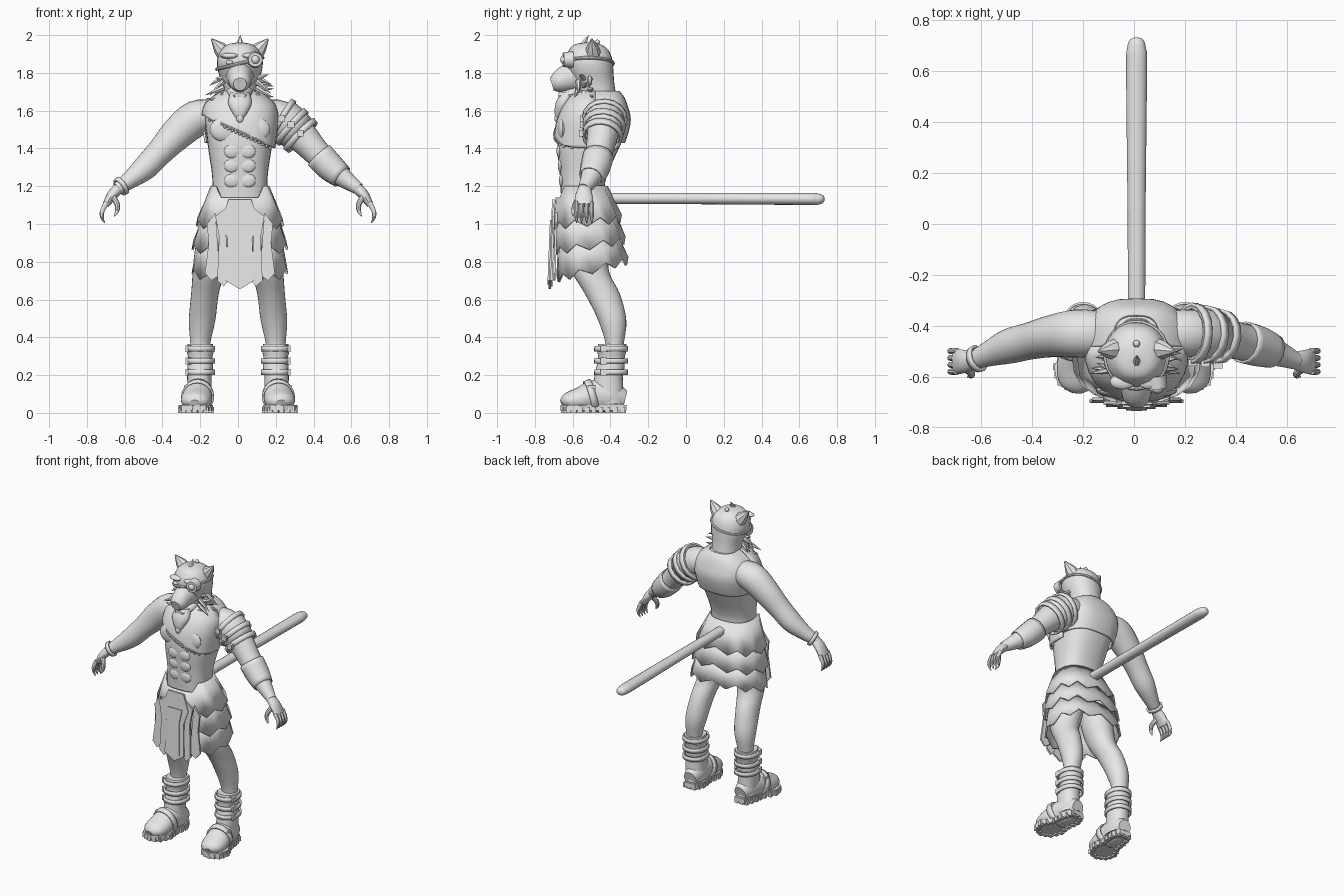
import bpy, bmesh, math, random
from mathutils import Vector, Matrix
from mathutils.bvhtree import BVHTree

random.seed(4)
if "Cube" in bpy.data.objects:
    bpy.data.objects.remove(bpy.data.objects["Cube"])

grey = bpy.data.materials.new("plain grey")
grey.use_nodes = True
grey.diffuse_color = (0.8, 0.8, 0.8, 1)
grey.node_tree.nodes["Principled BSDF"].inputs["Base Color"].default_value = grey.diffuse_color
X, Y, Z = Vector((1, 0, 0)), Vector((0, 1, 0)), Vector((0, 0, 1))
SIDES = (("left", 1), ("right", -1))
parts = []


def finish(name, bm, thickness=0):
    bmesh.ops.recalc_face_normals(bm, faces=bm.faces)
    mesh = bpy.data.meshes.new(name)
    bm.to_mesh(mesh)
    bm.free()
    mesh.materials.append(grey)
    obj = bpy.data.objects.new(name, mesh)
    bpy.context.collection.objects.link(obj)
    if thickness:
        solid = obj.modifiers.new("thickness", "SOLIDIFY")
        solid.thickness, solid.offset = thickness, 0
    parts.append(obj)
    return obj


def ellipse(center, u, v, count=24, power=1.0):
    ring = []
    for i in range(count):
        c, s = math.cos(math.tau * i / count), math.sin(math.tau * i / count)
        ring.append(center + u * math.copysign(abs(c) ** power, c) + v * math.copysign(abs(s) ** power, s))
    return ring


def loft(name, rings, capped=True, thickness=0, cuts=()):
    bm = bmesh.new()
    loops = [[bm.verts.new(p) for p in ring] for ring in rings]
    for low, high in zip(loops, loops[1:]):
        for i in range(len(low)):
            bm.faces.new((low[i - 1], low[i], high[i], high[i - 1]))
    if capped:
        bm.faces.new(loops[0])
        bm.faces.new(loops[-1])
    for point, normal in cuts:
        bmesh.ops.bisect_plane(bm, geom=bm.verts[:] + bm.edges[:] + bm.faces[:],
                               plane_co=point, plane_no=normal, clear_outer=True)
    return finish(name, bm, thickness)


def spline(rows, steps=4):
    padded, out = [rows[0], *rows, rows[-1]], []
    for a, b, c, d in zip(padded, padded[1:], padded[2:], padded[3:]):
        for k in range(steps):
            t = k / steps
            out.append([q + t / 2 * (r - p + t * (2 * p - 5 * q + 4 * r - s + t * (3 * (q - r) + s - p)))
                        for p, q, r, s in zip(a, b, c, d)])
    return out + [list(rows[-1])]


def flip(rows, side):
    return [(row[0] * side, *row[1:]) for row in rows]


def tower(name, rows, power=1.0, grow=0, **options):
    """Stack of level rings; rows are x, z, half width, front y, back y."""
    rings = [ellipse(Vector((x, (front + back) / 2, z)), X * (half + grow), Y * ((back - front) / 2 + grow), 28, power)
             for x, z, half, front, back in rows]
    return loft(name, rings, **options)


def limb(name, rows, across=Y, grow=0, count=16, power=1.0, **options):
    """Tube along a path; rows are x, y, z, radius across, other radius."""
    points = [Vector(row[:3]) for row in rows]
    rings = []
    for i, row in enumerate(rows):
        along = (points[min(i + 1, len(rows) - 1)] - points[max(i - 1, 0)]).normalized()
        u = (across - along * across.dot(along)).normalized()
        rings.append(ellipse(points[i], u * (row[3] + grow), along.cross(u) * (row[4] + grow), count, power))
    return loft(name, rings, **options)


def cord(name, points, radius, across=Y, count=8):
    return limb(name, [(*p, radius, radius) for p in points], across, count=count)


def spike(name, base, tip, radius, across=Y, count=6):
    base, tip = Vector(base), Vector(tip)
    rows = [(*base.lerp(tip, t), radius * w, radius * w) for t, w in ((0, 1), (0.5, 0.7), (1, 0.05))]
    return limb(name, rows, across, count=count)


def ball(name, center, size):
    bm = bmesh.new()
    bmesh.ops.create_uvsphere(bm, u_segments=16, v_segments=10, radius=1,
                              matrix=Matrix.LocRotScale(Vector(center), None, Vector(size)))
    return finish(name, bm)


def box(name, center, size):
    bm = bmesh.new()
    bmesh.ops.create_cube(bm, size=1, matrix=Matrix.LocRotScale(Vector(center), None, Vector(size)))
    return finish(name, bm)


def plate(name, outline, depth):
    """Flat outline pushed along a depth vector."""
    outline = [Vector(p) for p in outline]
    return loft(name, [outline, [p + depth for p in outline]])


# Torso with shallow chest and stomach muscles
torso_rows = spline([(0.01, 1.10, 0.15, -0.66, -0.42), (0.01, 1.20, 0.145, -0.665, -0.43),
                     (0.01, 1.28, 0.15, -0.67, -0.41), (0.01, 1.38, 0.165, -0.68, -0.365),
                     (0.01, 1.46, 0.175, -0.68, -0.33), (0.01, 1.55, 0.185, -0.665, -0.31),
                     (0.01, 1.62, 0.175, -0.635, -0.325), (0.01, 1.67, 0.13, -0.60, -0.345),
                     (0.01, 1.70, 0.08, -0.56, -0.37)])
torso = tower("torso", torso_rows, 0.8)
skin = BVHTree.FromPolygons([v.co for v in torso.data.vertices], [f.vertices[:] for f in torso.data.polygons])


def on_front(x, z):
    return skin.ray_cast(Vector((x, -2, z)), Y)[0]


for label, side in SIDES:
    ball(label + "_chest_muscle", on_front(0.01 + side * 0.08, 1.50) + Y * 0.01, (0.08, 0.025, 0.065))
    for z in (1.23, 1.31, 1.385):
        ball(label + "_stomach_muscle", on_front(0.01 + side * 0.042, z) + Y * 0.008, (0.042, 0.016, 0.038))

# Slanted chest garment and square back panel
slope = Vector((-0.46, 0, -1))
tower("chest_garment", torso_rows, 0.8, 0.014, capped=False, thickness=0.012,
      cuts=((Y * -0.48, Y), (Z * 1.49, slope)))
tower("back_panel", torso_rows, 0.72, 0.012, capped=False, thickness=0.012,
      cuts=((Y * -0.48, -Y), (Z * 1.43, -Z)))
hem = [on_front(x / 100, 1.49 - 0.0046 * x) - Y * 0.018 for x in range(-15, 19, 2)]
cord("chest_hem", hem, 0.007, Z)
for point in hem:
    ball("hem_stud", point - Z * 0.008, (0.008, 0.008, 0.008))
ball("chest_clasp", on_front(0.01, 1.56) - Y * 0.02, (0.02, 0.015, 0.025))

# Head, muzzle, jaw and beard
tower("head", spline([(0.01, 1.58, 0.10, -0.58, -0.36), (0.01, 1.68, 0.095, -0.58, -0.37),
                      (0.01, 1.75, 0.10, -0.60, -0.38), (0.01, 1.82, 0.118, -0.63, -0.385),
                      (0.01, 1.87, 0.12, -0.64, -0.39), (0.01, 1.92, 0.10, -0.62, -0.41),
                      (0.01, 1.95, 0.065, -0.59, -0.45), (0.01, 1.962, 0.01, -0.53, -0.50)]), 0.92)
limb("muzzle", spline([(0.01, -0.54, 1.79, 0.085, 0.09), (0.01, -0.62, 1.775, 0.066, 0.075),
                       (0.01, -0.68, 1.75, 0.056, 0.055), (0.01, -0.71, 1.74, 0.035, 0.035)]), X)
ball("nose", (0.01, -0.70, 1.765), (0.03, 0.018, 0.02))
limb("jaw", spline([(0.01, -0.54, 1.70, 0.075, 0.05), (0.01, -0.62, 1.685, 0.055, 0.03),
                    (0.01, -0.675, 1.68, 0.03, 0.015)]), X)
tower("beard", spline([(0.01, 1.70, 0.05, -0.66, -0.58), (0.01, 1.64, 0.062, -0.69, -0.61),
                       (0.01, 1.58, 0.035, -0.695, -0.64), (0.01, 1.53, 0.004, -0.675, -0.665)]))
for label, side in SIDES:
    limb(label + "_ear", [(0.01 + side * 0.07, -0.49, 1.89, 0.045, 0.05),
                          (0.01 + side * 0.11, -0.495, 1.935, 0.035, 0.035),
                          (0.01 + side * 0.15, -0.50, 1.98, 0.004, 0.004)], Y, count=8)
    ball(label + "_brow", (0.01 + side * 0.055, -0.62, 1.89), (0.05, 0.03, 0.016))
    ball(label + "_eye", (0.01 + side * 0.055, -0.628, 1.855), (0.02, 0.016, 0.012))
    for k in range(12):
        base = Vector((0.01 + side * 0.085, -0.57 + 0.03 * (k % 3), 1.65 + 0.012 * k))
        tip = base + Vector((side * random.uniform(0.04, 0.1), random.uniform(-0.03, 0.03), random.uniform(-0.09, 0.03)))
        spike(label + "_cheek_tuft", base, tip, 0.016)
spike("crest_horn", (0.01, -0.55, 1.94), (0.012, -0.515, 2.0), 0.018, X)
ball("crest_bead", (0.01, -0.47, 1.962), (0.014, 0.014, 0.014))

# Eye patch and its strap
patch_ring = ellipse(Vector((0.01, -0.515, 1.85)), Vector((0.122, 0, 0.03)), Y * 0.13, 32)
cord("patch_strap", patch_ring + patch_ring[:1], 0.009, Z)
limb("eye_patch", [(0.085, -0.60, 1.87, 0.045, 0.045), (0.092, -0.65, 1.87, 0.038, 0.038)], X, count=12)
ball("patch_dome", (0.092, -0.648, 1.87), (0.022, 0.018, 0.022))

# Arms, hands and claws
arm_rows = spline([(0.12, -0.43, 1.58, 0.085, 0.075), (0.22, -0.43, 1.56, 0.095, 0.095),
                   (0.32, -0.44, 1.48, 0.083, 0.088), (0.41, -0.46, 1.385, 0.073, 0.072),
                   (0.49, -0.48, 1.30, 0.069, 0.066), (0.57, -0.51, 1.235, 0.05, 0.048),
                   (0.64, -0.54, 1.185, 0.033, 0.032)])
for label, side in SIDES:
    limb(label + "_arm", flip(arm_rows, side), count=24)
    limb(label + "_palm", flip(spline([(0.62, -0.535, 1.20, 0.03, 0.03), (0.665, -0.54, 1.155, 0.045, 0.028),
                                       (0.70, -0.54, 1.10, 0.05, 0.018)]), side))
    for k in range(4):
        y = -0.58 + 0.027 * k
        finger = [(0.695, y, 1.115, 0.013, 0.015), (0.718, y, 1.07, 0.012, 0.013),
                  (0.72, y, 1.035, 0.01, 0.01), (0.705, y, 1.005, 0.002, 0.002)]
        limb(label + "_finger", flip(spline(finger), side), count=10)
    thumb = [(0.665, -0.56, 1.15, 0.018, 0.018), (0.64, -0.585, 1.105, 0.015, 0.015),
             (0.64, -0.595, 1.07, 0.012, 0.012), (0.655, -0.60, 1.04, 0.002, 0.002)]
    limb(label + "_thumb", flip(spline(thumb), side), count=10)

# Shoulder guard and bracer on the left, bangle on the right
limb("shoulder_guard", arm_rows[4:9], grow=0.01, count=12, capped=False, thickness=0.012)
for start in (4, 6, 8):
    limb("shoulder_band", arm_rows[start:start + 2], grow=0.02, count=16, capped=False, thickness=0.014)
    x, y, z = arm_rows[start][:3]
    box("shoulder_buckle", (x + 0.01, y - 0.115, z), (0.035, 0.025, 0.035))
limb("left_bracer", arm_rows[13:20], grow=0.007, count=14, capped=False, thickness=0.008)
limb("right_bangle", flip(arm_rows[22:24], -1), grow=0.009, capped=False, thickness=0.012)


# Three flared skirt layers with pointed hems
def skirt_layer(name, top, bottom, zigzag, tilt, notch=0):
    rings = [ellipse(Vector((0.01, (front + back) / 2, z)), X * half, Y * ((back - front) / 2), 20, 0.8)
             for z, half, front, back in (top, bottom)]
    for i, (high, low) in enumerate(zip(*rings)):
        high.z -= notch if high.y < -0.66 else 0
        low.z += (zigzag if i % 2 else -zigzag) + tilt * (low.y + 0.5)
    loft(name, rings, False, 0.012)


skirt_layer("upper_skirt", (1.20, 0.15, -0.685, -0.42), (1.01, 0.228, -0.70, -0.345), 0.02, 0.1, 0.06)
skirt_layer("middle_skirt", (1.06, 0.19, -0.685, -0.38), (0.885, 0.25, -0.695, -0.325), 0.02, 0.15)
skirt_layer("lower_skirt", (0.93, 0.215, -0.67, -0.36), (0.755, 0.25, -0.68, -0.31), 0.02, 0.25)

# Hanging front panels
half = [(0.06, 1.13), (0.10, 1.02), (0.065, 0.92), (0.075, 0.70)]
outline = [(x, z) for x, z in half] + [(0, 0.655)] + [(-x, z) for x, z in reversed(half)]
plate("centre_panel", [(0.01 + x, -0.728 + 0.04 * (z - 0.65), z) for x, z in outline], Y * 0.012)
inset = [(x * 0.55, z) for x, z in half[1:]] + [(0, 0.68)] + [(-x * 0.55, z) for x, z in reversed(half[1:])]
plate("centre_panel_trim", [(0.01 + x, -0.735 + 0.04 * (z - 0.65), z) for x, z in inset], Y * 0.008)
tabs = {"inner_tab": (-0.715, [(0.08, 1.08), (0.13, 1.04), (0.11, 0.93), (0.12, 0.70), (0.085, 0.67), (0.06, 0.70)]),
        "outer_tab": (-0.70, [(0.13, 1.06), (0.175, 1.0), (0.165, 0.90), (0.185, 0.74), (0.15, 0.70), (0.105, 0.73)])}
for label, side in SIDES:
    for name, (y, outline) in tabs.items():
        plate(label + "_" + name, [(0.01 + side * x, y + 0.03 * (z - 0.8), z) for x, z in outline], Y * 0.012)

# Straight tail
limb("tail", spline([(0.01, -0.47, 1.135, 0.034, 0.03), (0.01, 0.0, 1.135, 0.035, 0.03),
                     (0.01, 0.60, 1.133, 0.041, 0.032), (0.01, 0.69, 1.132, 0.037, 0.031),
                     (0.01, 0.722, 1.132, 0.027, 0.022), (0.01, 0.732, 1.132, 0.01, 0.01)]), X)

# Legs and buckled boots
leg = [(0.10, 1.02, 0.10, -0.63, -0.40), (0.13, 0.85, 0.10, -0.62, -0.41), (0.155, 0.74, 0.085, -0.60, -0.405),
       (0.175, 0.63, 0.073, -0.535, -0.35), (0.19, 0.49, 0.07, -0.465, -0.316), (0.20, 0.36, 0.052, -0.425, -0.33),
       (0.20, 0.25, 0.05, -0.43, -0.34)]
shaft = [(0.20, 0.365, 0.066, -0.465, -0.315), (0.20, 0.33, 0.072, -0.47, -0.315), (0.20, 0.29, 0.064, -0.465, -0.325),
         (0.20, 0.24, 0.068, -0.475, -0.325), (0.205, 0.19, 0.064, -0.485, -0.335), (0.20, 0.05, 0.066, -0.50, -0.325)]
foot = [(0.195, -0.325, 0.07, 0.045, 0.05), (0.20, -0.39, 0.085, 0.066, 0.08), (0.21, -0.48, 0.09, 0.072, 0.085),
        (0.22, -0.56, 0.072, 0.083, 0.065), (0.225, -0.63, 0.06, 0.068, 0.045), (0.228, -0.657, 0.05, 0.03, 0.02)]
sole = [(0.155, -0.32), (0.235, -0.315), (0.262, -0.40), (0.27, -0.48), (0.315, -0.56), (0.30, -0.63),
        (0.24, -0.665), (0.17, -0.645), (0.132, -0.57), (0.145, -0.48), (0.132, -0.39)]
for label, side in SIDES:
    tower(label + "_leg", spline(flip(leg, side)))
    tower(label + "_boot_shaft", spline(flip(shaft, side)), 0.9)
    limb(label + "_boot_foot", spline(flip(foot, side)), X, count=20)
    plate(label + "_sole", [(side * x, y, 0.012) for x, y in sole], Z * 0.03)
    for (x, y), (x2, y2) in zip(sole, sole[1:] + sole[:1]):
        for t in (0.1, 0.6):
            spot = Vector((side * (x + (x2 - x) * t), y + (y2 - y) * t, 0.016))
            box(label + "_sole_tread", spot.lerp(Vector((side * 0.21, -0.49, 0.016)), 0.08), (0.026, 0.026, 0.032))
    for z in (0.34, 0.275, 0.215):
        strap = [(side * 0.20, z - 0.014, 0.074, -0.482, -0.312), (side * 0.20, z + 0.014, 0.074, -0.48, -0.312)]
        tower(label + "_boot_strap", strap, 0.9, capped=False, thickness=0.01)
        box(label + "_boot_buckle", (side * 0.262, -0.435, z), (0.03, 0.035, 0.036))
    limb(label + "_instep_strap", [(side * 0.21, -0.485, 0.095, 0.078, 0.085), (side * 0.214, -0.52, 0.085, 0.083, 0.08)],
         X, count=20, capped=False, thickness=0.01)
    box(label + "_instep_buckle", (side * 0.27, -0.50, 0.13), (0.03, 0.04, 0.03))

# Smooth surfaces while keeping edges crisp
bpy.ops.object.select_all(action="DESELECT")
for obj in parts:
    obj.select_set(True)
bpy.context.view_layer.objects.active = parts[0]
bpy.ops.object.shade_smooth_by_angle(angle=math.radians(35))
